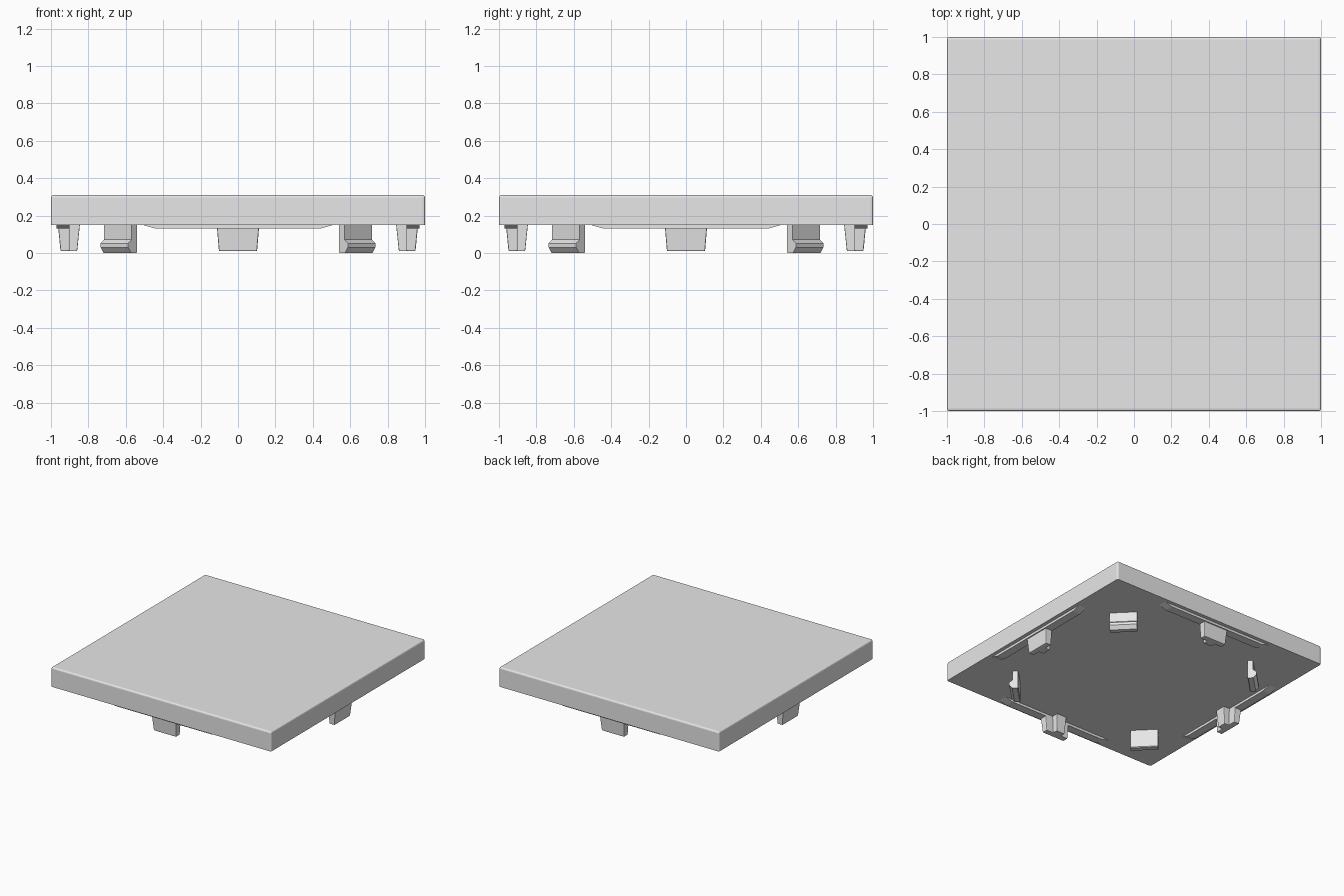
import bpy, bmesh, math
from mathutils import Matrix, Vector

if "Cube" in bpy.data.objects:
    bpy.data.objects.remove(bpy.data.objects["Cube"])

grey = bpy.data.materials.new("plain_grey")
grey.diffuse_color = (0.8, 0.8, 0.8, 1)
grey.use_nodes = True
grey.node_tree.nodes["Principled BSDF"].inputs["Base Color"].default_value = grey.diffuse_color


def finish(bm, name, angle=0.0, bevel=0.0):
    bmesh.ops.recalc_face_normals(bm, faces=bm.faces)
    me = bpy.data.meshes.new(name)
    bm.to_mesh(me)
    bm.free()
    me.materials.append(grey)
    ob = bpy.data.objects.new(name, me)
    bpy.context.collection.objects.link(ob)
    ob.rotation_euler.z = angle
    if bevel:
        mod = ob.modifiers.new("soft_edges", 'BEVEL')
        mod.width = bevel
        mod.segments = 2
        mod.limit_method = 'ANGLE'
    return ob


def prism(bm, pts, offset):
    """Extrude a closed outline of 3D points along an offset."""
    verts = [bm.verts.new(p) for p in pts]
    face = bm.faces.new(verts)
    res = bmesh.ops.extrude_face_region(bm, geom=[face], use_keep_orig=True)
    moved = [g for g in res["geom"] if isinstance(g, bmesh.types.BMVert)]
    bmesh.ops.translate(bm, verts=moved, vec=Vector(offset))


def tapered(bm, x_top, x_low, w_top, w_low, z_top, z_low):
    """Block whose depth range (x) and half width (y) shrink downwards."""
    rings = []
    for (a, b), w, z in ((x_top, w_top, z_top), (x_low, w_low, z_low)):
        rings.append([bm.verts.new(p) for p in
                      ((a, -w, z), (b, -w, z), (b, w, z), (a, w, z))])
    top, low = rings
    bm.faces.new(top)
    bm.faces.new(low)
    for i in range(4):
        j = (i + 1) % 4
        bm.faces.new((top[i], top[j], low[j], low[i]))


# Square cover plate, softened around the upper rim
bm = bmesh.new()
bmesh.ops.create_cube(bm, size=1, matrix=Matrix.Translation((0, 0, 0.23))
                      @ Matrix.Diagonal((2, 2, 0.16, 1)))
rim = [e for e in bm.edges if max(v.co.z for v in e.verts) > 0.3]
bmesh.ops.bevel(bm, geom=rim, offset=0.013, segments=3, profile=0.5,
                affect='EDGES')
finish(bm, "cover_plate")

for k in range(4):
    side = k * math.pi / 2

    # Long shallow rib along each edge, with sloping ends
    bm = bmesh.new()
    prism(bm, [(0.90, -0.515, 0.152), (0.90, -0.44, 0.13),
               (0.90, 0.44, 0.13), (0.90, 0.515, 0.152)], (0.07, 0, 0))
    finish(bm, f"edge_rib_{k + 1}", side)

    # T-shaped locating peg: wide outer tab and a narrow inner stem
    bm = bmesh.new()
    tapered(bm, (0.90, 0.963), (0.90, 0.949), 0.114, 0.102, 0.155, 0.01)
    finish(bm, f"peg_tab_{k + 1}", side, 0.006)
    bm = bmesh.new()
    tapered(bm, (0.845, 0.91), (0.86, 0.91), 0.045, 0.038, 0.155, 0.01)
    finish(bm, f"peg_stem_{k + 1}", side, 0.004)

    # Snap hook on each diagonal, with an outward lip at its foot
    bm = bmesh.new()
    hook = [(0.867, 0.155), (0.867, 0.006), (0.873, 0.0), (0.912, 0.0),
            (0.935, 0.03), (0.935, 0.052), (0.909, 0.072), (0.909, 0.155)]
    prism(bm, [(r, -0.104, z) for r, z in hook], (0, 0.208, 0))
    finish(bm, f"snap_hook_{k + 1}", side + math.pi / 4)
